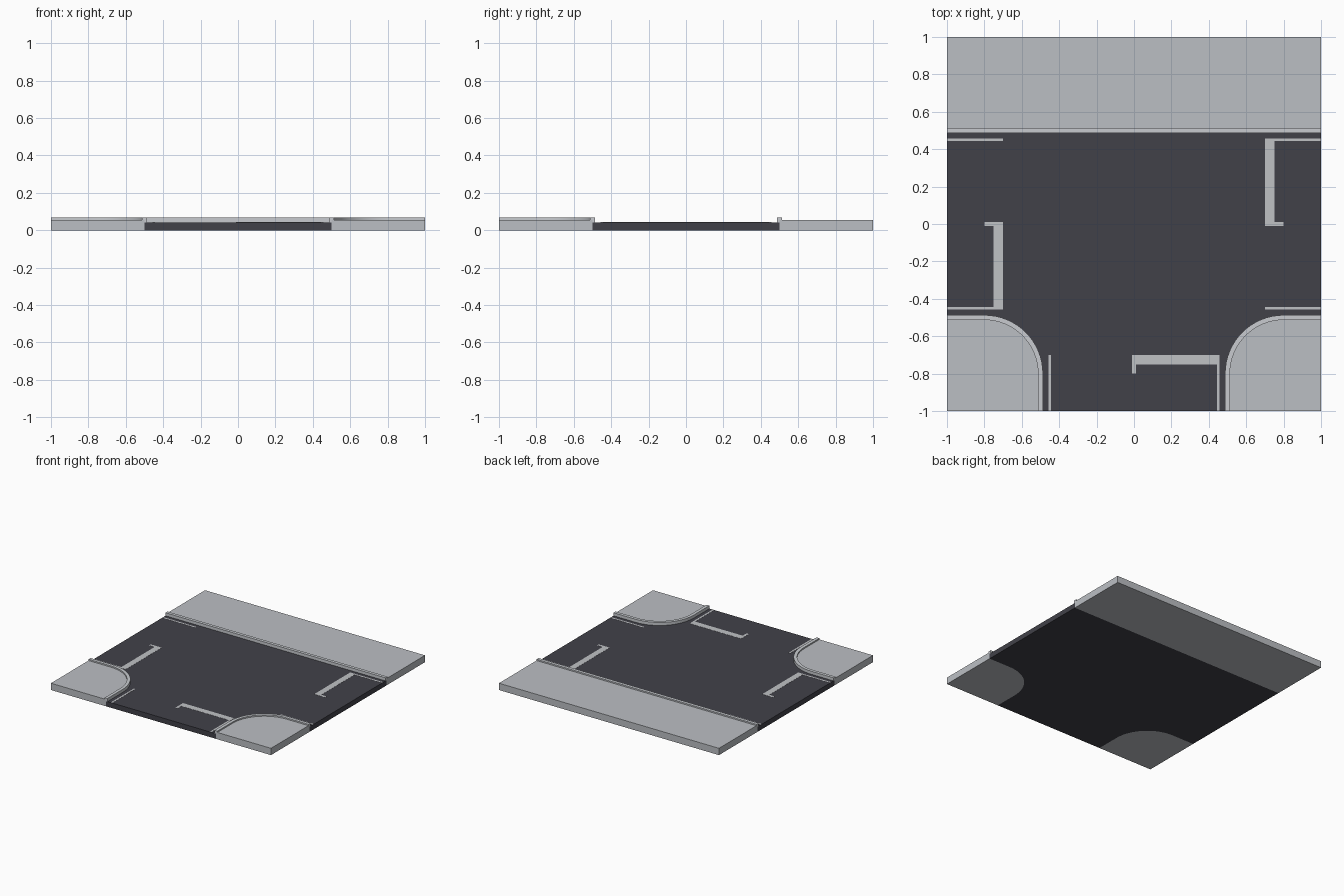
import bpy, bmesh, math

if "Cube" in bpy.data.objects:
    bpy.data.objects.remove(bpy.data.objects["Cube"])

ROAD, WALK, CURB = 0.042, 0.056, 0.067   # top heights
EDGE, LIP = 0.5, 0.013                   # road half width, half curb width
CEN, SEG = 0.8, 16                       # corner arc centre, arc segments


def material(name, rgb):
    m = bpy.data.materials.new(name)
    m.diffuse_color = (*rgb, 1)
    m.use_nodes = True
    m.node_tree.nodes["Principled BSDF"].inputs["Base Color"].default_value = m.diffuse_color
    return m


asphalt = material("asphalt dark grey", (0.053, 0.053, 0.066))
paving = material("paving grey", (0.50, 0.52, 0.55))
kerb = material("kerb light grey", (0.58, 0.60, 0.63))
paint = material("paint light grey", (0.53, 0.54, 0.56))


def prisms(name, outlines, z0, z1, mat, smooth=False):
    """Extrude one or more flat outlines from z0 to z1 into one object."""
    bm = bmesh.new()
    for pts in outlines:
        f = bm.faces.new([bm.verts.new((x, y, z0)) for x, y in pts])
        ext = bmesh.ops.extrude_face_region(bm, geom=[f], use_keep_orig=True)
        for v in ext["geom"]:
            if isinstance(v, bmesh.types.BMVert):
                v.co.z = z1
    bmesh.ops.recalc_face_normals(bm, faces=bm.faces)
    me = bpy.data.meshes.new(name)
    bm.to_mesh(me)
    bm.free()
    me.materials.append(mat)
    ob = bpy.data.objects.new(name, me)
    bpy.context.collection.objects.link(ob)
    if smooth:
        bpy.context.view_layer.objects.active = ob
        ob.select_set(True)
        bpy.ops.object.shade_smooth_by_angle(angle=math.radians(30))
        ob.select_set(False)
    return ob


def rect(x0, x1, y0, y1):
    return [(x0, y0), (x1, y0), (x1, y1), (x0, y1)]


def corner_path(side, e):
    """Rounded corner line from the side edge of the tile to its front edge."""
    r = CEN - e
    pts = [(1, -e)]
    for i in range(SEG + 1):
        a = math.pi / 2 * (1 + i / SEG)
        pts.append((CEN + r * math.cos(a), -CEN + r * math.sin(a)))
    pts.append((e, -1))
    return [(side * x, y) for x, y in pts]


# road slab with both rounded corners left out
road = corner_path(-1, EDGE) + corner_path(1, EDGE)[::-1] + [(1, EDGE), (-1, EDGE)]
prisms("road", [road], 0, ROAD, asphalt)

# straight pavement and kerb at the back
prisms("back_pavement", [rect(-1, 1, EDGE, 1)], 0, WALK, paving)
prisms("back_kerb", [rect(-1, 1, EDGE - LIP, EDGE + LIP)], ROAD, CURB, kerb)

# rounded corner pavements and kerbs at the front
for side, label in ((-1, "left"), (1, "right")):
    prisms(label + "_pavement", [corner_path(side, EDGE) + [(side, -1)]],
           0, WALK, paving, True)
    strip = corner_path(side, EDGE - LIP) + corner_path(side, EDGE + LIP)[::-1]
    prisms(label + "_kerb", [strip], ROAD, CURB, kerb, True)

# painted lines of one arm, turned by quarter turns for the three arms
arm = [
    rect(-0.457, -0.443, -1, -0.7),       # edge line
    rect(0.443, 0.457, -1, -0.7),         # edge line
    rect(-0.01, 0.457, -0.75, -0.7),      # stop bar
    rect(-0.01, 0.01, -0.8, -0.75),       # centre stub
]
for label, c, s in (("front", 1, 0), ("right", 0, 1), ("left", 0, -1)):
    lines = [[(c * x - s * y, s * x + c * y) for x, y in r] for r in arm]
    prisms(label + "_markings", lines, ROAD - 0.001, ROAD + 0.001, paint)
